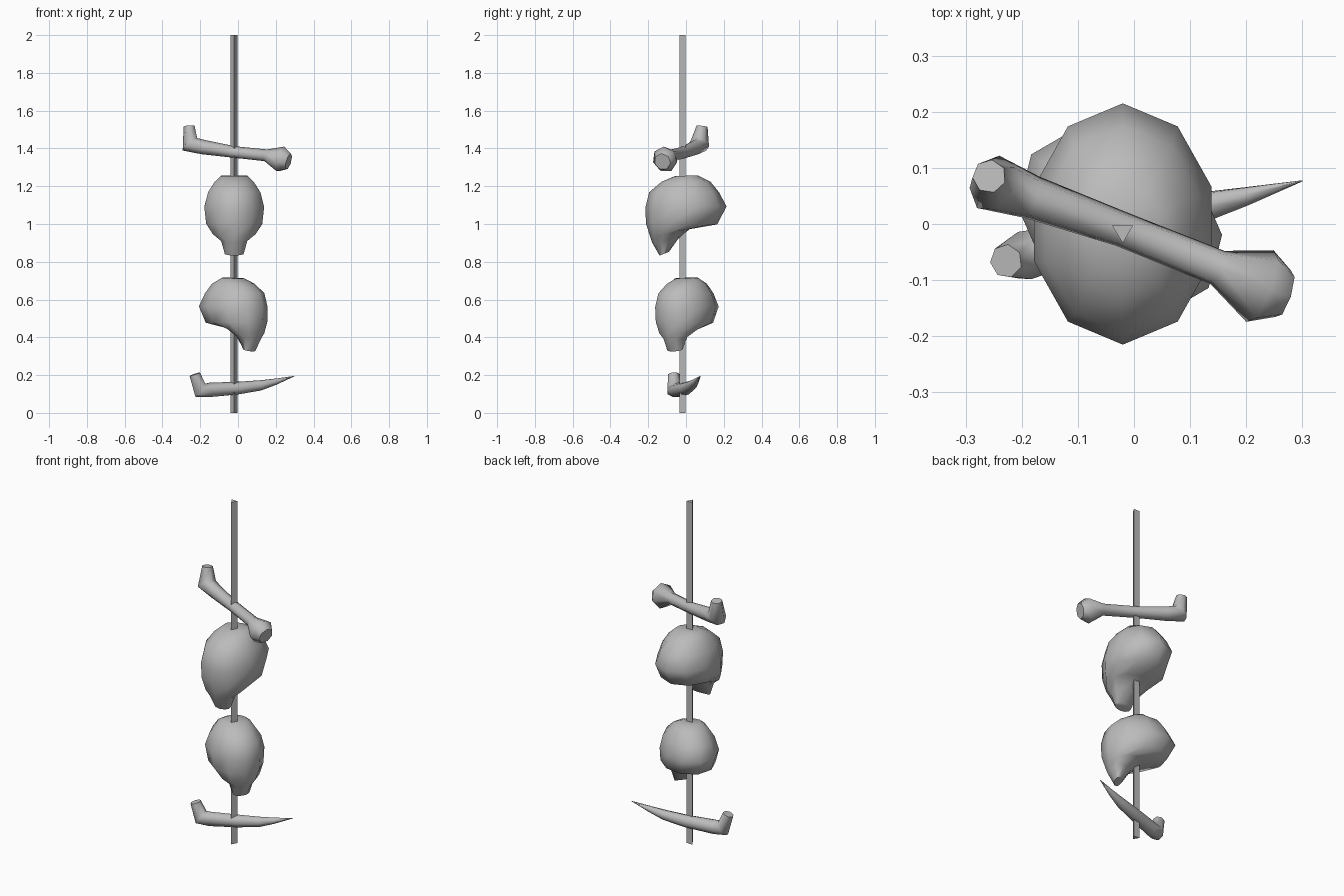
import bpy, bmesh, math
from mathutils import Vector, Matrix

cube = bpy.data.objects.get("Cube")
if cube:
    bpy.data.objects.remove(cube)

grey = bpy.data.materials.new("bone grey")
grey.use_nodes = True
grey.diffuse_color = (0.5, 0.5, 0.5, 1)
grey.node_tree.nodes["Principled BSDF"].inputs["Base Color"].default_value = (0.5, 0.5, 0.5, 1)


def loft(name, rings, angle):
    """Skin a list of point rings and close both ends."""
    bm = bmesh.new()
    loops = [[bm.verts.new(p) for p in ring] for ring in rings]
    n = len(loops[0])
    for a, b in zip(loops, loops[1:]):
        for i in range(n):
            j = (i + 1) % n
            bm.faces.new((a[i], a[j], b[j], b[i]))
    bm.faces.new(loops[0])
    bm.faces.new(loops[-1])
    bmesh.ops.recalc_face_normals(bm, faces=bm.faces)
    mesh = bpy.data.meshes.new(name)
    bm.to_mesh(mesh)
    bm.free()
    mesh.materials.append(grey)
    ob = bpy.data.objects.new(name, mesh)
    bpy.context.collection.objects.link(ob)
    bpy.ops.object.select_all(action='DESELECT')
    ob.select_set(True)
    bpy.context.view_layer.objects.active = ob
    bpy.ops.object.shade_smooth_by_angle(angle=math.radians(angle))
    return ob


# Skull sections: front y, front z, back y, back z, half width (z from chin)
SKULL = [(-.06, .42, .06, .425, .07),
         (-.13, .39, .13, .39, .105),
         (-.195, .335, .175, .335, .14),
         (-.215, .255, .215, .26, .16),
         (-.212, .17, .165, .165, .15),
         (-.19, .10, .02, .14, .115),
         (-.18, .07, -.04, .09, .07),
         (-.14, 0, -.09, .02, .05)]


def skull(name, location, size, yaw):
    rings = []
    for yf, zf, yb, zb, w in SKULL:
        ring = []
        for i in range(10):
            a = math.tau * i / 10
            t = (1 + math.cos(a)) / 2
            ring.append((w * math.sin(a) * 1.04,
                         yf + (yb - yf) * t, zf + (zb - zf) * t))
        rings.append(ring)
    ob = loft(name, rings, 60)
    ob.data.transform(Matrix.Translation(location)
                      @ Matrix.Rotation(math.radians(yaw), 4, 'Z')
                      @ Matrix.Scale(size, 4))


def bone(name, path, sides=7):
    """Tapered tube; each path point is x, y, z, radius."""
    pts = [Vector(p[:3]) for p in path]
    rings = []
    for i, p in enumerate(pts):
        ahead = (pts[min(i + 1, len(pts) - 1)] - p).normalized()
        behind = (p - pts[max(i - 1, 0)]).normalized()
        d = (ahead + behind).normalized()
        u = d.cross(Vector((.37, .93, 0))).normalized()
        v = d.cross(u)
        rings.append([p + path[i][3] * (u * math.cos(math.tau * k / sides)
                                        + v * math.sin(math.tau * k / sides))
                      for k in range(sides)])
    loft(name, rings, 60)


# Three-sided pole
loft("pole", [[(-.039, -.003, z), (-.002, -.003, z), (-.02, -.034, z)]
              for z in (0, 2)], 30)

# Skulls threaded on the pole
skull("upper_skull", (-.02, 0, .833), 1, 0)
skull("lower_skull", (-.025, .005, .325), .92, 53)

# Crossbone near the top
bone("upper_bone", [(-.258, .085, 1.518, .03), (-.252, .072, 1.42, .052),
                    (-.18, .047, 1.405, .04), (-.02, -.01, 1.38, .032),
                    (.15, -.078, 1.362, .033), (.228, -.112, 1.342, .07),
                    (.268, -.125, 1.33, .045)])

# Pointed bone near the foot
bone("lower_bone", [(-.228, -.066, .205, .03), (-.2, -.058, .12, .045),
                    (-.15, -.045, .12, .04), (0, 0, .13, .035),
                    (.12, .03, .145, .028), (.2, .05, .165, .017),
                    (.3, .077, .195, .001)])
